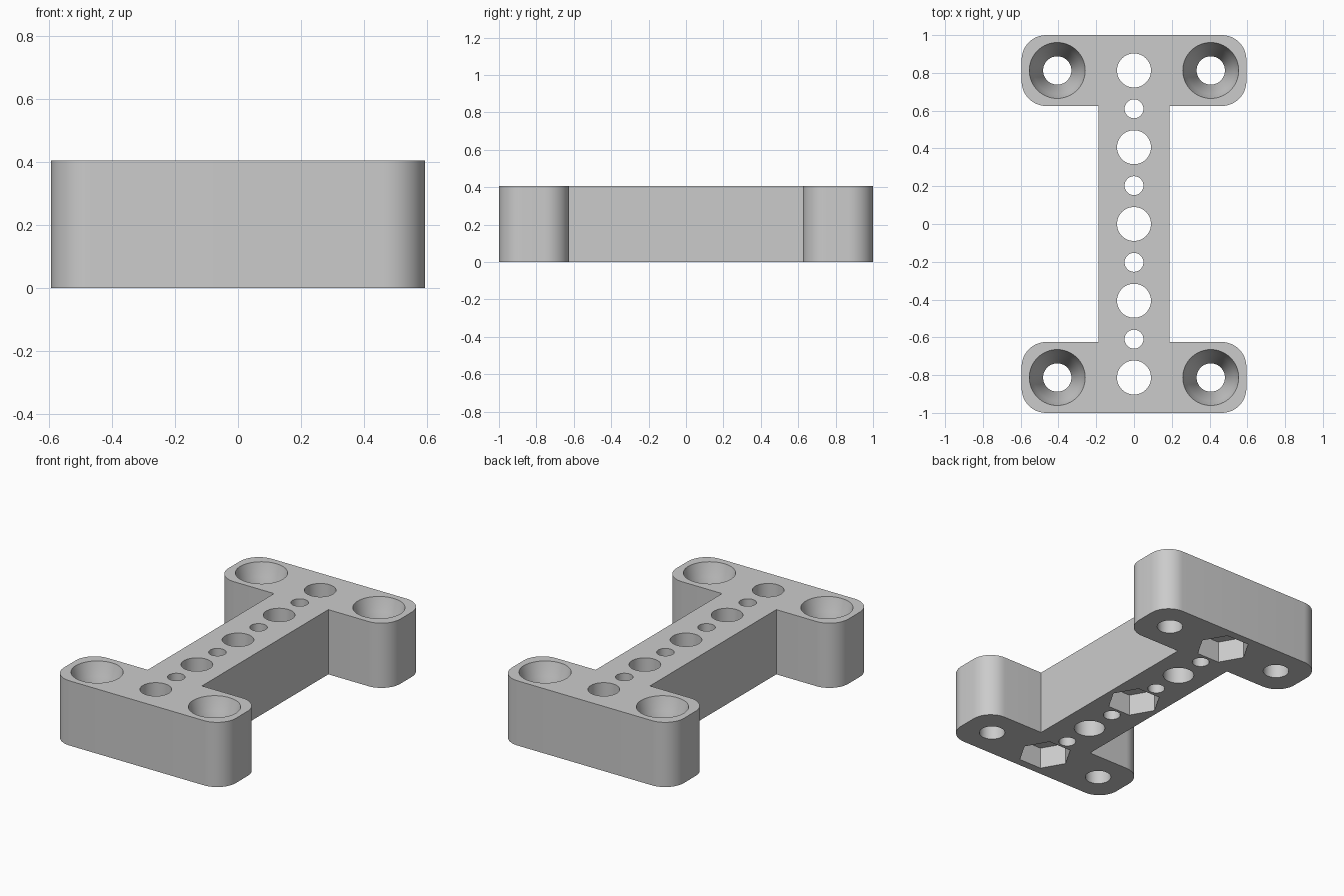
import bpy, bmesh
from math import cos, sin, pi

old = bpy.data.objects.get("Cube")
if old:
    bpy.data.objects.remove(old, do_unlink=True)

HEIGHT = 0.405
HALF_X, HALF_Y = 0.595, 1.0      # outer half sizes
BAR_X, PAD_Y = 0.188, 0.625      # bar half width, inner edge of end pads
CORNER = 0.13                    # pad corner radius
PITCH = 0.2032                   # hole spacing

grey = bpy.data.materials.new("light grey plastic")
grey.use_nodes = True
colour = (0.6, 0.6, 0.6, 1)
grey.diffuse_color = colour
grey.node_tree.nodes["Principled BSDF"].inputs["Base Color"].default_value = colour


def make_object(name, bm):
    bmesh.ops.recalc_face_normals(bm, faces=bm.faces)
    mesh = bpy.data.meshes.new(name)
    bm.to_mesh(mesh)
    bm.free()
    mesh.materials.append(grey)
    obj = bpy.data.objects.new(name, mesh)
    bpy.context.collection.objects.link(obj)
    return obj


def arc(cx, cy, r, start, steps=12):
    return [(cx + r * cos(start + pi / 2 * i / steps),
             cy + r * sin(start + pi / 2 * i / steps)) for i in range(steps + 1)]


def lathe(bm, x, y, profile, sides):
    """Closed solid of stacked rings, profile = (radius, z) from bottom to top."""
    rings = [[bm.verts.new((x + r * cos(2 * pi * i / sides), y + r * sin(2 * pi * i / sides), z))
              for i in range(sides)] for r, z in profile]
    for low, high in zip(rings, rings[1:]):
        for i in range(sides):
            j = (i + 1) % sides
            bm.faces.new((low[i], low[j], high[j], high[i]))
    bm.faces.new(rings[0][::-1])
    bm.faces.new(rings[-1])


# Bracket body: quarter outline mirrored into an I shape, then extruded
quarter = [(BAR_X, PAD_Y)]
quarter += arc(HALF_X - CORNER, PAD_Y + CORNER, CORNER, -pi / 2)
quarter += arc(HALF_X - CORNER, HALF_Y - CORNER, CORNER, 0)
top_half = quarter + [(-x, y) for x, y in reversed(quarter)]
outline = top_half + [(-x, -y) for x, y in top_half]

bm = bmesh.new()
base = bm.faces.new([bm.verts.new((x, y, 0)) for x, y in outline])
extruded = bmesh.ops.extrude_face_region(bm, geom=[base])["geom"]
bmesh.ops.translate(bm, vec=(0, 0, HEIGHT),
                    verts=[v for v in extruded if isinstance(v, bmesh.types.BMVert)])
body = make_object("bracket_body", bm)

# Round holes: alternating large and small along the bar
LOW, HIGH = -0.05, HEIGHT + 0.05
bm = bmesh.new()
for k in range(-4, 5):
    radius = 0.05 if k % 2 else 0.09
    lathe(bm, 0, k * PITCH, [(radius, LOW), (radius, HIGH)], 48)

# Countersunk screw holes in the pad corners
screw = [(0.075, LOW), (0.075, 0.2), (0.125, 0.32), (0.148, HEIGHT), (0.148, HIGH)]
for sx in (-1, 1):
    for sy in (-1, 1):
        lathe(bm, sx * 2 * PITCH, sy * 4 * PITCH, screw, 64)
hole_cutter = make_object("hole_cutter", bm)

# Hexagonal nut pockets in the underside
bm = bmesh.new()
for k in (-4, 0, 4):
    lathe(bm, 0, k * PITCH, [(0.157, LOW), (0.157, 0.135)], 6)
pocket_cutter = make_object("nut_pocket_cutter", bm)

# Cut the holes, then drop the cutters
bpy.context.view_layer.objects.active = body
for cutter in (hole_cutter, pocket_cutter):
    cutter.hide_render = True
    mod = body.modifiers.new(cutter.name, "BOOLEAN")
    mod.operation = "DIFFERENCE"
    mod.solver = "EXACT"
    mod.object = cutter
    bpy.ops.object.modifier_apply(modifier=mod.name)
    bpy.data.objects.remove(cutter, do_unlink=True)

# Smooth the curved walls and keep the rims sharp
bpy.ops.object.select_all(action="DESELECT")
body.select_set(True)
bpy.ops.object.shade_smooth_by_angle(angle=pi / 6)
